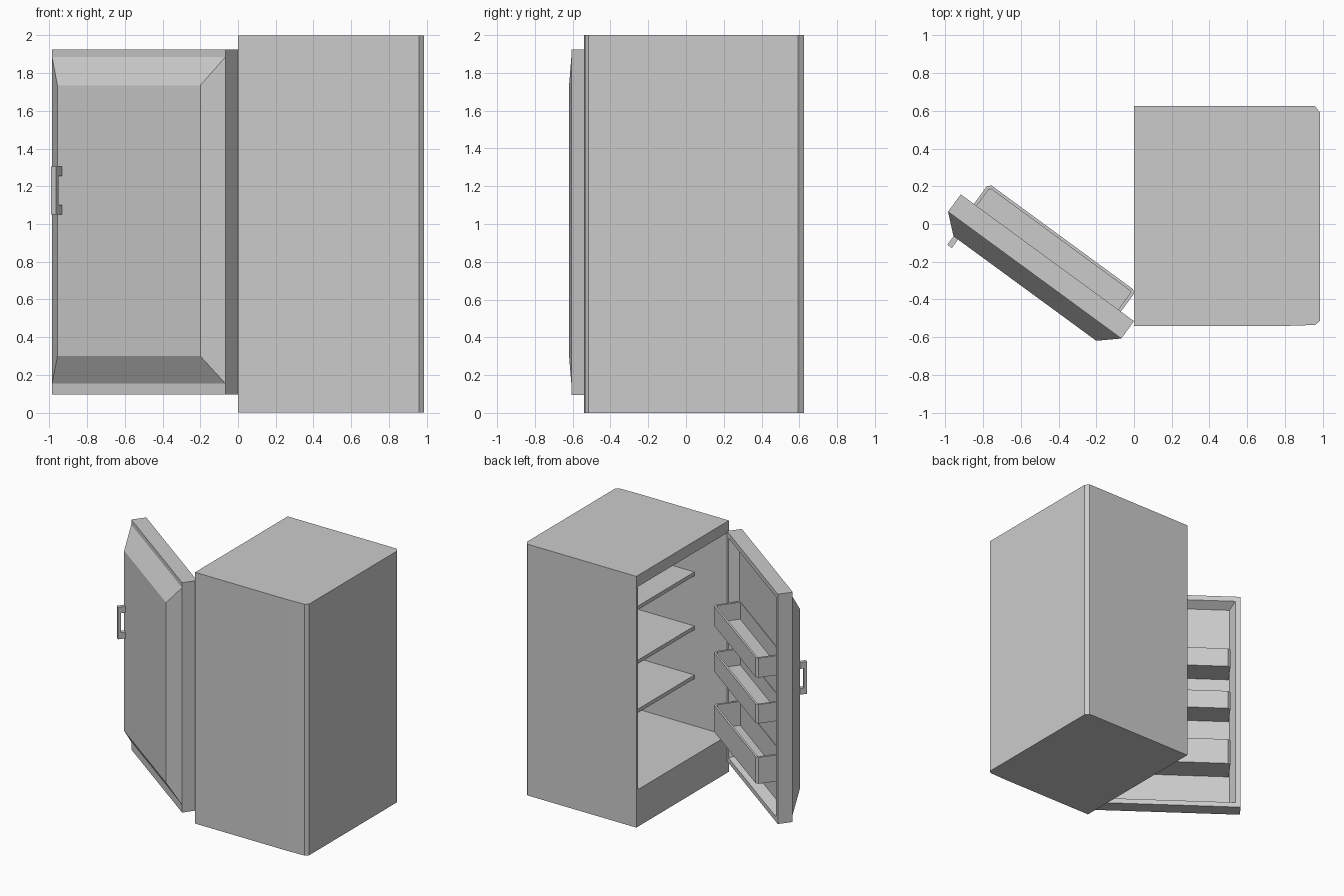
import bpy, bmesh
from math import radians
from mathutils import Matrix

if "Cube" in bpy.data.objects:
    bpy.data.objects.remove(bpy.data.objects["Cube"])

# Door frame: local x runs from hinge to free edge, local y points outwards
DOOR = Matrix.Translation((0, -0.515, 0)) @ Matrix.Rotation(radians(143.8), 4, 'Z')


def loft(name, rings, matrix=None):
    """Skin a list of equal-length rings and cap both ends."""
    bm = bmesh.new()
    loops = [[bm.verts.new(p) for p in ring] for ring in rings]
    n = len(loops[0])
    for a, b in zip(loops, loops[1:]):
        for i in range(n):
            j = (i + 1) % n
            bm.faces.new((a[i], a[j], b[j], b[i]))
    bm.faces.new(loops[0])
    bm.faces.new(loops[-1])
    bmesh.ops.recalc_face_normals(bm, faces=bm.faces[:])
    mesh = bpy.data.meshes.new(name)
    bm.to_mesh(mesh)
    bm.free()
    obj = bpy.data.objects.new(name, mesh)
    bpy.context.collection.objects.link(obj)
    if matrix:
        obj.matrix_world = matrix
    return obj


def rect_x(x, y0, y1, z0, z1):
    return [(x, y0, z0), (x, y1, z0), (x, y1, z1), (x, y0, z1)]


def rect_y(y, x0, x1, z0, z1):
    return [(x0, y, z0), (x1, y, z0), (x1, y, z1), (x0, y, z1)]


# Cabinet shell, open towards -x, with chamfered rear edges
loft("cabinet", [
    rect_x(0.95, -0.52, 0.605, 0.295, 1.91),
    rect_x(0.0, -0.52, 0.605, 0.295, 1.91),
    rect_x(0.0, -0.54, 0.625, 0, 2),
    rect_x(0.81, -0.54, 0.625, 0, 2),
    rect_x(0.96, -0.535, 0.625, 0, 2),
    rect_x(0.985, -0.515, 0.592, 0, 2),
])

# Interior shelves
for i, top in enumerate((0.70, 1.09, 1.52)):
    loft(f"shelf_{i + 1}", [rect_x(x, -0.52, 0.605, top - 0.03, top) for x in (0.29, 0.95)])

# Door: recessed inner panel, slab, raised bevelled front
loft("door", [
    rect_y(0.07, 0.08, 1.058, 0.175, 1.845),
    rect_y(0.0, 0.04, 1.098, 0.135, 1.885),
    rect_y(0.0, 0.0, 1.138, 0.095, 1.925),
    rect_y(0.114, 0.0, 1.138, 0.095, 1.925),
    rect_y(0.114, 0.0, 1.138, 0.155, 1.885),
    rect_y(0.202, 0.1, 1.038, 0.3, 1.735),
], DOOR)


# Door bins: open trays with two clipped corners
def tray_outline(x0, x1, y0, y1, c, z):
    return [(x0, y1, z), (x0, y0 + c, z), (x0 + c, y0, z),
            (x1 - c, y0, z), (x1, y0 + c, z), (x1, y1, z)]


for i, (z0, z1) in enumerate(((0.395, 0.605), (0.875, 1.025), (1.24, 1.395))):
    outer = (0.086, 1.052, -0.134, 0.072, 0.018)
    inner = (0.104, 1.034, -0.118, 0.066, 0.01)
    loft(f"door_bin_{i + 1}", [
        tray_outline(*outer, z0), tray_outline(*outer, z1),
        tray_outline(*inner, z1), tray_outline(*inner, z0 + 0.02),
    ], DOOR)

# Handle: C-shaped bracket
profile = [(0.2, 1.05), (0.258, 1.05), (0.258, 1.305), (0.2, 1.305),
           (0.2, 1.255), (0.235, 1.255), (0.235, 1.10), (0.2, 1.10)]
loft("handle", [[(x, y, z) for y, z in profile] for x in (1.008, 1.038)], DOOR)
